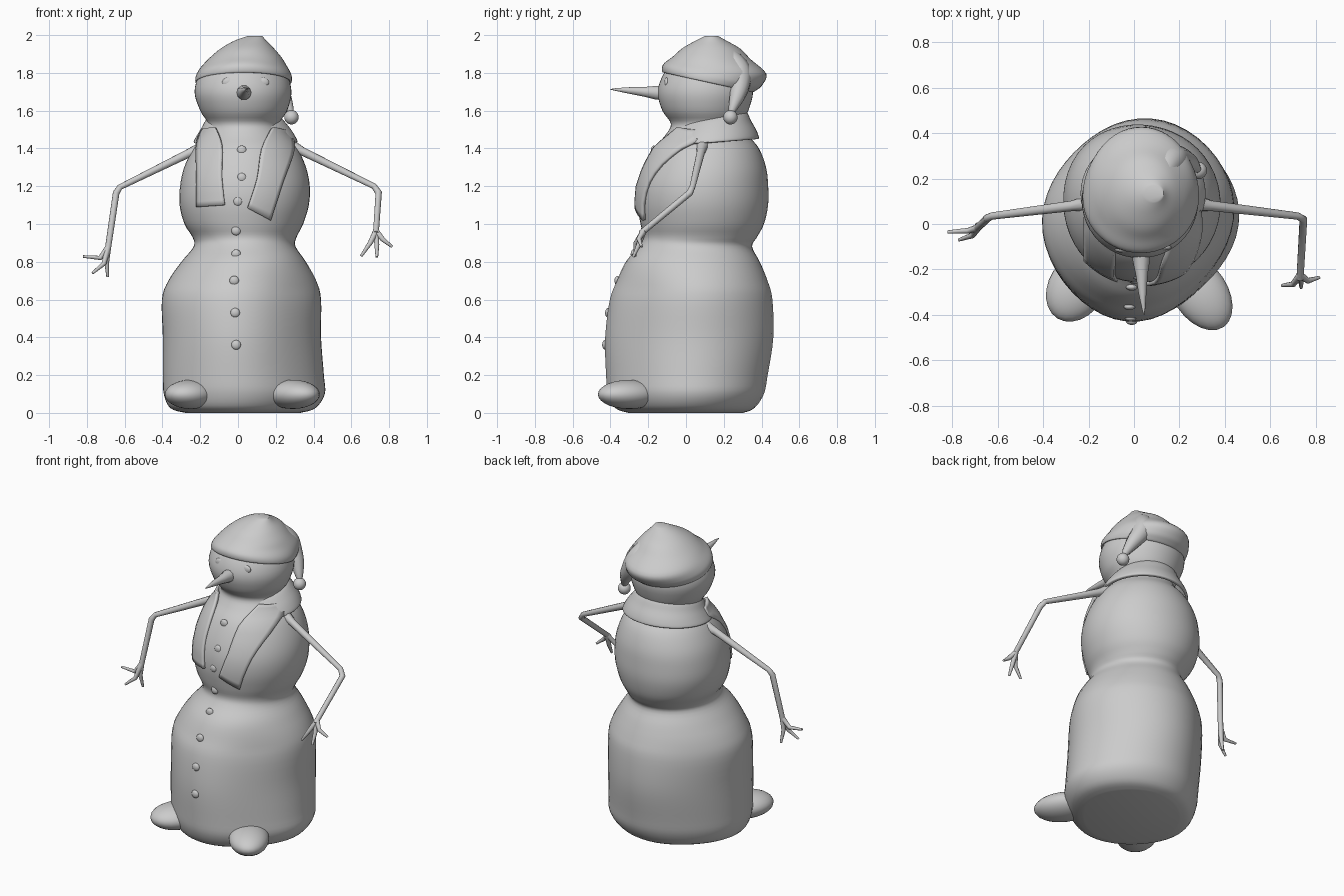
import bpy, bmesh, math
from mathutils import Vector

if "Cube" in bpy.data.objects:
    bpy.data.objects.remove(bpy.data.objects["Cube"])


def finish(name, bm, angle=50):
    bmesh.ops.recalc_face_normals(bm, faces=bm.faces)
    me = bpy.data.meshes.new(name)
    bm.to_mesh(me)
    bm.free()
    ob = bpy.data.objects.new(name, me)
    bpy.context.collection.objects.link(ob)
    smooth(ob, angle)
    return ob


def smooth(ob, angle=50):
    bpy.ops.object.select_all(action='DESELECT')
    ob.select_set(True)
    bpy.context.view_layer.objects.active = ob
    bpy.ops.object.shade_smooth_by_angle(angle=math.radians(angle))


def spline(rows, sub):
    """Catmull-Rom refinement of a list of equal-length tuples."""
    out = []
    for i in range(len(rows) - 1):
        p0, p1 = rows[max(i - 1, 0)], rows[i]
        p2, p3 = rows[i + 1], rows[min(i + 2, len(rows) - 1)]
        for k in range(sub):
            t = k / sub
            out.append(tuple(0.5 * (2 * b + (c - a) * t + (2 * a - 5 * b + 4 * c - d) * t * t
                                    + (3 * b - a - 3 * c + d) * t ** 3)
                             for a, b, c, d in zip(p0, p1, p2, p3)))
    return out + [rows[-1]]


def loft(name, rows, caps=(True, True), sub=4, segs=48, shape=lambda z, a: 1.0):
    """Stack oval rings given as z, x min, x max, y min, y max, tilt."""
    bm = bmesh.new()
    rings = []
    for z, x0, x1, y0, y1, tilt in spline(rows, sub):
        ring = []
        for k in range(segs):
            a = 2 * math.pi * k / segs
            f = shape(z, a)
            dy = (y1 - y0) / 2 * math.sin(a) * f
            ring.append(bm.verts.new(((x0 + x1) / 2 + (x1 - x0) / 2 * math.cos(a) * f,
                                      (y0 + y1) / 2 + dy, z - tilt * dy)))
        rings.append(ring)
    for r, s in zip(rings, rings[1:]):
        for k in range(segs):
            j = (k + 1) % segs
            bm.faces.new((r[k], r[j], s[j], s[k]))
    for flag, ring in zip(caps, (rings[0], rings[-1])):
        if flag:
            bm.faces.new(ring)
    return finish(name, bm)


def tube(name, paths):
    """Tapered round tubes through (x, y, z, radius) points."""
    cu = bpy.data.curves.new(name, 'CURVE')
    cu.dimensions = '3D'
    cu.bevel_depth = 1.0
    cu.bevel_resolution = 3
    cu.use_fill_caps = True
    for pts in paths:
        sp = cu.splines.new('POLY')
        sp.points.add(len(pts) - 1)
        for p, (x, y, z, r) in zip(sp.points, pts):
            p.co = (x, y, z, 1)
            p.radius = r
    ob = bpy.data.objects.new(name, cu)
    bpy.context.collection.objects.link(ob)
    bpy.ops.object.select_all(action='DESELECT')
    ob.select_set(True)
    bpy.context.view_layer.objects.active = ob
    bpy.ops.object.convert(target='MESH')
    smooth(bpy.context.object, 60)


def ball(name, loc, scale, rot=0.0):
    bpy.ops.mesh.primitive_uv_sphere_add(segments=24, ring_count=14, location=loc, rotation=(0, 0, rot))
    ob = bpy.context.object
    ob.name = name
    ob.scale = scale
    smooth(ob, 60)


# Body: base, middle and head in one skin
BODY = [
    (0.00, -.28, .33, -.31, .30, 0), (0.025, -.36, .41, -.38, .36, 0), (0.10, -.395, .46, -.42, .41, 0),
    (0.20, -.40, .455, -.43, .43, 0), (0.40, -.40, .44, -.435, .46, 0), (0.60, -.405, .44, -.41, .455, 0),
    (0.70, -.37, .415, -.37, .43, 0), (0.80, -.30, .36, -.32, .39, 0), (0.88, -.235, .305, -.25, .35, 0),
    (0.93, -.24, .31, -.225, .375, 0), (1.00, -.28, .345, -.24, .41, 0), (1.10, -.303, .375, -.255, .43, 0),
    (1.20, -.30, .38, -.25, .43, 0), (1.30, -.28, .36, -.22, .42, 0), (1.40, -.235, .315, -.17, .385, 0),
    (1.47, -.185, .255, -.11, .33, 0), (1.53, -.16, .22, -.08, .30, 0), (1.60, -.20, .26, -.125, .33, 0),
    (1.70, -.23, .283, -.15, .355, 0), (1.80, -.20, .255, -.115, .33, 0), (1.86, -.13, .19, -.05, .25, 0),
    (1.90, -.04, .10, .05, .16, 0)]


def body_shape(z, a):
    """Flatten the base on its diagonals and swell the middle at the back left."""
    def lobe(deg):
        return max(0.0, math.cos(a - math.radians(deg))) ** 4
    base = max(0.0, min(1.0, (0.85 - z) / 0.2))
    middle = max(0.0, 1 - ((z - 1.18) / .27) ** 2)
    return (1 + base * (.03 * math.sin(2 * a) - .0125 * (1 - math.cos(4 * a)) + .02 * lobe(45)
                        - .02 * lobe(225) - .045 * lobe(315))
            + middle * (.06 * lobe(135) + .02 * lobe(225)))


loft("body", BODY, shape=body_shape)


def front_y(x, z, off=0.0):
    """Front surface of the body at x, z."""
    for a, b in zip(BODY, BODY[1:]):
        if a[0] <= z <= b[0]:
            t = (z - a[0]) / (b[0] - a[0])
            x0, x1, y0, y1 = (a[i] + (b[i] - a[i]) * t for i in range(1, 5))
            s = max(-.99, min(.99, (x - (x0 + x1) / 2) / ((x1 - x0) / 2 + off)))
            return (y0 + y1) / 2 - ((y1 - y0) / 2 + off) * math.sqrt(1 - s * s)


# Buttons
for x, z in [(.02, 1.39), (.02, 1.245), (0, 1.12), (-.01, .965), (-.01, .84), (-.02, .70), (-.015, .53), (-.01, .36)]:
    ball("button", (x, front_y(x, z) + .004, z), (.025, .015, .025))

# Feet
ball("left_foot", (-.25, -.275, .098), (.125, .165, .077), math.radians(-32))
ball("right_foot", (.29, -.30, .098), (.12, .185, .077), math.radians(34))

# Eyes and carrot nose
for x in (-.05, .13):
    ball("eye", (x, front_y(x, 1.75) + .008, 1.75), (.034, .014, .026))
tube("nose", [[(.03, -.10, 1.695, .042), (.032, -.16, 1.695, .038), (.034, -.22, 1.70, .027),
               (.037, -.30, 1.707, .018), (.042, -.37, 1.712, .008), (.043, -.40, 1.713, .002)]])

# Knitted cap, drawn out to the back
loft("cap", [(1.765, -.20, .255, -.10, .325, .22), (1.75, -.223, .28, -.122, .35, .22),
             (1.765, -.226, .286, -.128, .375, .22), (1.79, -.22, .282, -.122, .405, .2),
             (1.83, -.195, .262, -.10, .425, .13), (1.88, -.15, .232, -.065, .345, .05),
             (1.93, -.09, .19, -.02, .285, 0), (1.97, -.02, .15, .05, .215, 0),
             (1.995, .05, .13, .10, .17, 0)], caps=(False, True))

# Folded tail of the cap, hugging its back and side, and the pompom
tube("cap_tail", [spline([(.09, .13, 1.972, .02), (.11, .18, 1.92, .035), (.135, .24, 1.865, .058),
                          (.165, .28, 1.80, .068), (.20, .285, 1.74, .056), (.238, .272, 1.68, .043),
                          (.268, .25, 1.62, .026), (.282, .238, 1.585, .014)], 4)])
ball("pompom", (.283, .235, 1.565), (.038, .038, .038))

# Scarf collar, open at the chest
loft("scarf_collar", [(1.43, -.22, .295, -.10, .37, -.08), (1.435, -.235, .315, -.115, .386, -.08),
                      (1.47, -.217, .30, -.10, .374, -.1), (1.51, -.192, .272, -.08, .347, -.15),
                      (1.555, -.165, .23, -.06, .32, -.2), (1.565, -.13, .195, -.03, .285, -.2)],
     caps=(False, False))


def panel(name, inner, outer, nu=8, nv=4):
    """Scarf end draped on the chest between two (x, z) edges."""
    bm = bmesh.new()
    a, b = spline(inner, nv), spline(outer, nv)
    grid = []
    for p, q in zip(a, b):
        row = []
        for k in range(nu + 1):
            x, z = (p[i] + (q[i] - p[i]) * k / nu for i in (0, 1))
            row.append(bm.verts.new((x, front_y(x, z, .01), z)))
        grid.append(row)
    for r, s in zip(grid, grid[1:]):
        for k in range(nu):
            bm.faces.new((r[k], r[k + 1], s[k + 1], s[k]))
    ob = finish(name, bm)
    mod = ob.modifiers.new("thickness", 'SOLIDIFY')
    mod.thickness = .02
    mod.offset = 0


panel("scarf_left_end", [(-.12, 1.51), (-.085, 1.42), (-.085, 1.25), (-.07, 1.10)],
      [(-.185, 1.50), (-.215, 1.42), (-.215, 1.25), (-.215, 1.09)])
panel("scarf_right_end", [(.18, 1.51), (.125, 1.40), (.10, 1.24), (.05, 1.085)],
      [(.26, 1.49), (.295, 1.40), (.235, 1.22), (.17, 1.02)])

# Twig arms with three fingers each
ARMS = {
    "left_arm": ([(-.20, .09, 1.395), (-.27, .08, 1.37), (-.625, .035, 1.195), (-.645, .025, 1.165), (-.69, -.02, .86)],
                 [[(-.73, -.03, .82), (-.82, -.035, .828)], [(-.71, -.05, .79), (-.77, -.07, .74)],
                  [(-.695, -.02, .80), (-.69, 0, .72)]]),
    "right_arm": ([(.27, .09, 1.42), (.34, .08, 1.385), (.72, .035, 1.20), (.745, .02, 1.165), (.73, -.24, .95)],
                  [[(.70, -.265, .90), (.652, -.27, .83)], [(.735, -.25, .89), (.735, -.28, .825)],
                   [(.765, -.25, .92), (.815, -.235, .88)]]),
}
for name, (limb, fingers) in ARMS.items():
    paths = [[p + (r,) for p, r in zip(limb, (.036, .023, .016, .018, .016))]]
    for mid, tip in fingers:
        wrist = Vector(limb[-1]).lerp(Vector(limb[-2]), .06)
        paths.append([tuple(wrist) + (.016,), mid + (.013,), tip + (.007,)])
    tube(name, paths)
